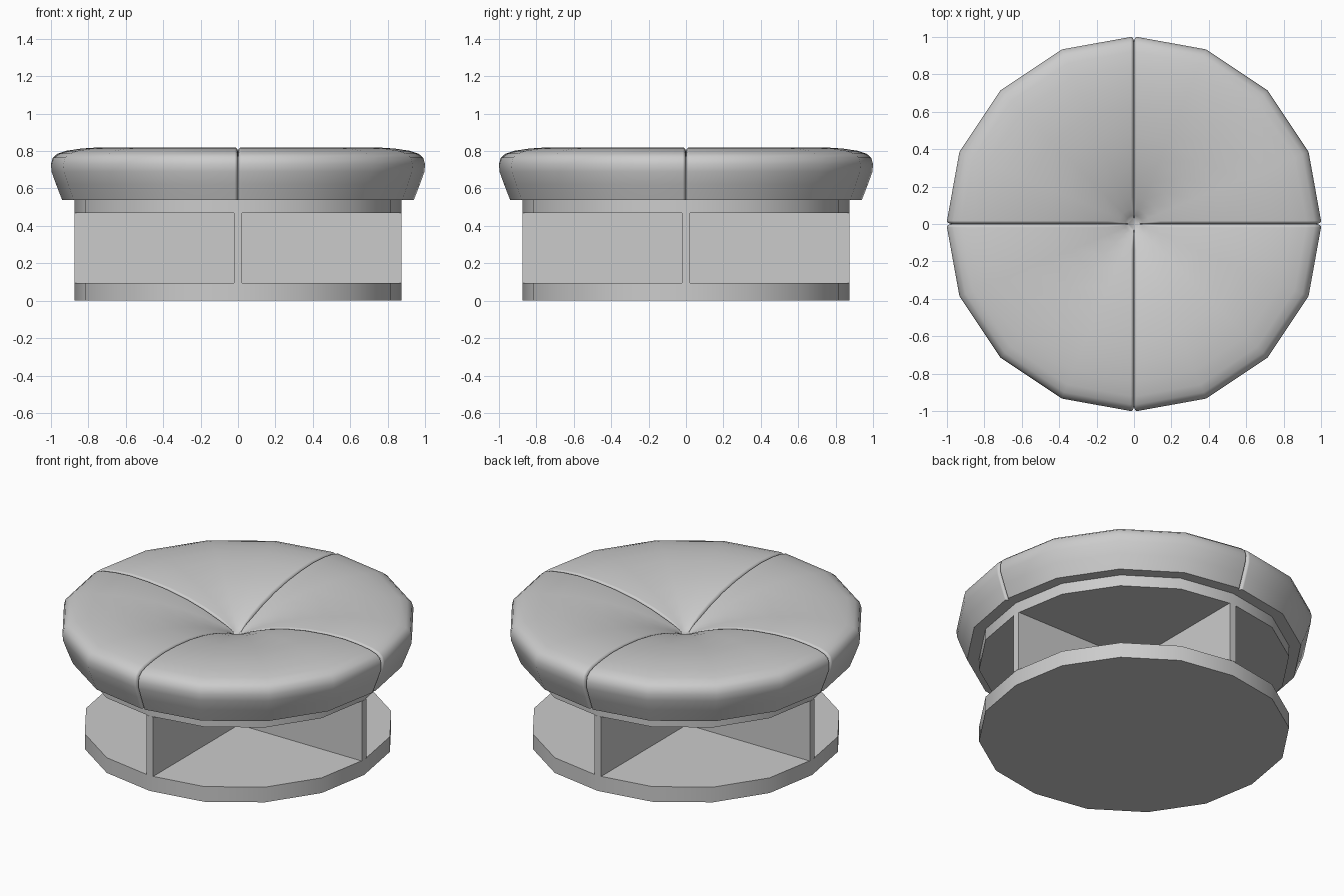
import bpy, bmesh
from math import cos, sin, pi, radians, hypot

if "Cube" in bpy.data.objects:
    bpy.data.objects.remove(bpy.data.objects["Cube"])

BULGE = 1.01   # corners between the seams stand out slightly


def finish(name, bm, angle=35):
    bmesh.ops.recalc_face_normals(bm, faces=bm.faces[:])
    me = bpy.data.meshes.new(name)
    bm.to_mesh(me)
    bm.free()
    me.shade_smooth()
    me.set_sharp_from_angle(angle=radians(angle))
    ob = bpy.data.objects.new(name, me)
    bpy.context.collection.objects.link(ob)
    return ob


def disc(name, radius, z0, z1, open_top=False, sides=16):
    bm = bmesh.new()
    rings = []
    for z in (z0, z1):
        ring = []
        for i in range(sides):
            r = radius * (BULGE if i % 4 else 1)
            a = 2 * pi * i / sides
            ring.append(bm.verts.new((r * cos(a), r * sin(a), z)))
        rings.append(ring)
    lo, hi = rings
    for i in range(sides):
        j = (i + 1) % sides
        bm.faces.new((lo[i], lo[j], hi[j], hi[i]))
    bm.faces.new(lo[::-1])
    if not open_top:
        bm.faces.new(hi)
    return finish(name, bm)


def box(name, sx, sy, z0, z1, x=0):
    bm = bmesh.new()
    bmesh.ops.create_cube(bm, size=1)
    for v in bm.verts:
        v.co = (x + v.co.x * sx, v.co.y * sy, (z0 + z1) / 2 + v.co.z * (z1 - z0))
    return finish(name, bm)


# Base: two 16-sided discs with crossed divider panels between them
R, T = 0.873, 0.044
disc("bottom_disc", R, 0, 0.095)
disc("top_disc", R, 0.468, 0.538, open_top=True)
box("divider_lengthwise", T, 2 * R, 0.095, 0.468)
half = R - T / 2
for side, sgn in (("left", -1), ("right", 1)):
    box("divider_" + side, half, T, 0.095, 0.468, sgn * (T + half) / 2)

# Cushion section (radius, height): underside lip, rim, then dipping to the middle
PROFILE = [(0.86, 0.538), (0.94, 0.538), (0.972, 0.62), (0.997, 0.69), (1.0, 0.73),
           (0.99, 0.765), (0.965, 0.786), (0.92, 0.801), (0.84, 0.813), (0.74, 0.82),
           (0.62, 0.816), (0.48, 0.802), (0.35, 0.778), (0.23, 0.745), (0.14, 0.712),
           (0.08, 0.685), (0.045, 0.665), (0.03, 0.65)]


def inset_profile(d):
    """Profile moved inwards by d, fading out towards the middle."""
    out = [PROFILE[0]]
    n = len(PROFILE)
    for i in range(1, n):
        r, z = PROFILE[i]
        a, b = PROFILE[max(i - 1, 1)], PROFILE[min(i + 1, n - 1)]
        tr, tz = b[0] - a[0], b[1] - a[1]
        k = d * min(1, r / 0.15) / hypot(tr, tz)
        out.append((r - k * tz, z if i == 1 else z + k * tr))
    return out


# Cushion: one revolved skin with a pinched seam every quarter turn
bm = bmesh.new()
roll = [(0.004, 0.01), (0.01, 0.002), (0.018, 0.0)]
quarter = [(0, 0, 0.022)] + [(0, s, d) for s, d in roll]
quarter += [(a, 0, 0) for a in (22.5, 45, 67.5)]
quarter += [(90, -s, d) for s, d in reversed(roll)]
grid = []
for q in range(4):
    for ang, shift, depth in quarter:
        a = radians(90 * q + ang)
        grow = BULGE if 0 < ang < 90 else 1
        col = []
        for r, z in inset_profile(depth):
            s = shift * min(1, r / 0.15)
            r *= grow
            col.append(bm.verts.new((r * cos(a) - s * sin(a), r * sin(a) + s * cos(a), z)))
        grid.append(col)
for c0, c1 in zip(grid, grid[1:] + grid[:1]):
    for i in range(len(PROFILE) - 1):
        bm.faces.new((c0[i], c0[i + 1], c1[i + 1], c1[i]))
bm.faces.new([c[-1] for c in grid])   # tuft in the middle
finish("cushion", bm, 50)
